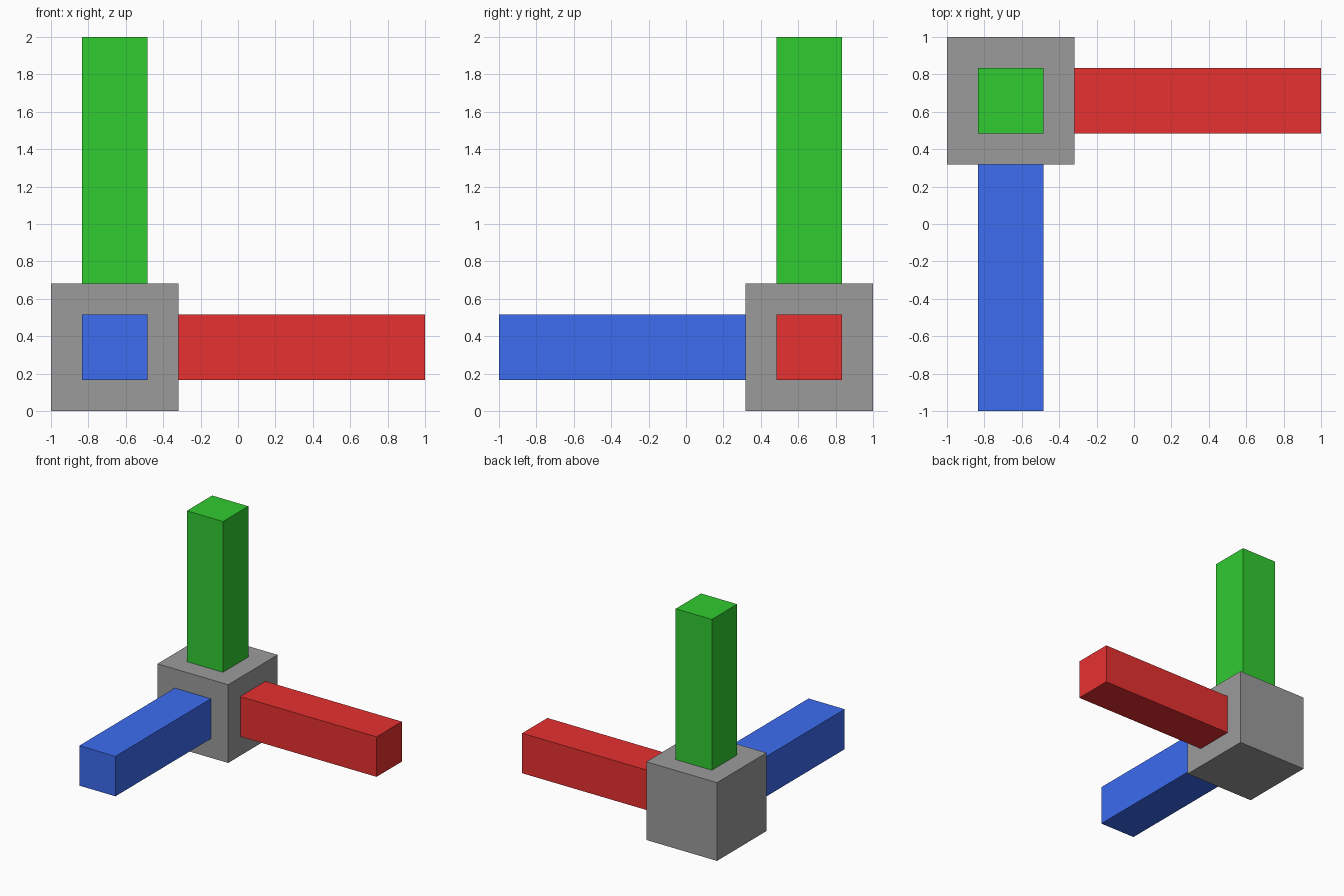
import bpy
from mathutils import Vector

if "Cube" in bpy.data.objects:
    bpy.data.objects.remove(bpy.data.objects["Cube"])

HUB_SIZE = 0.683
HALF = HUB_SIZE / 2
HUB = Vector((-1 + HALF, 1 - HALF, HALF))   # centre of the corner cube
BAR_WIDTH = 0.349
BAR_LENGTH = 2 - HUB_SIZE


def box(name, centre, size, color):
    bpy.ops.mesh.primitive_cube_add(size=1, location=centre)
    obj = bpy.context.object
    obj.name = name
    obj.scale = size
    bpy.ops.object.transform_apply(location=False, rotation=False, scale=True)
    mat = bpy.data.materials.new(name + "_paint")
    mat.diffuse_color = (*color, 1)
    mat.use_nodes = True
    mat.node_tree.nodes["Principled BSDF"].inputs["Base Color"].default_value = mat.diffuse_color
    obj.data.materials.append(mat)


# Corner cube, darker than the default grey
box("corner_cube", HUB, (HUB_SIZE,) * 3, (0.33, 0.33, 0.33))

# Three axis bars, each growing from one face of the cube
bars = [
    ("red_bar", Vector((1, 0, 0)), (0.8, 0.03, 0.03)),
    ("blue_bar", Vector((0, -1, 0)), (0.045, 0.15, 0.87)),
    ("green_bar", Vector((0, 0, 1)), (0.03, 0.6, 0.03)),
]
for name, direction, color in bars:
    centre = HUB + direction * (HUB_SIZE + BAR_LENGTH) / 2
    size = [BAR_LENGTH if d else BAR_WIDTH for d in direction]
    box(name, centre, size, color)
